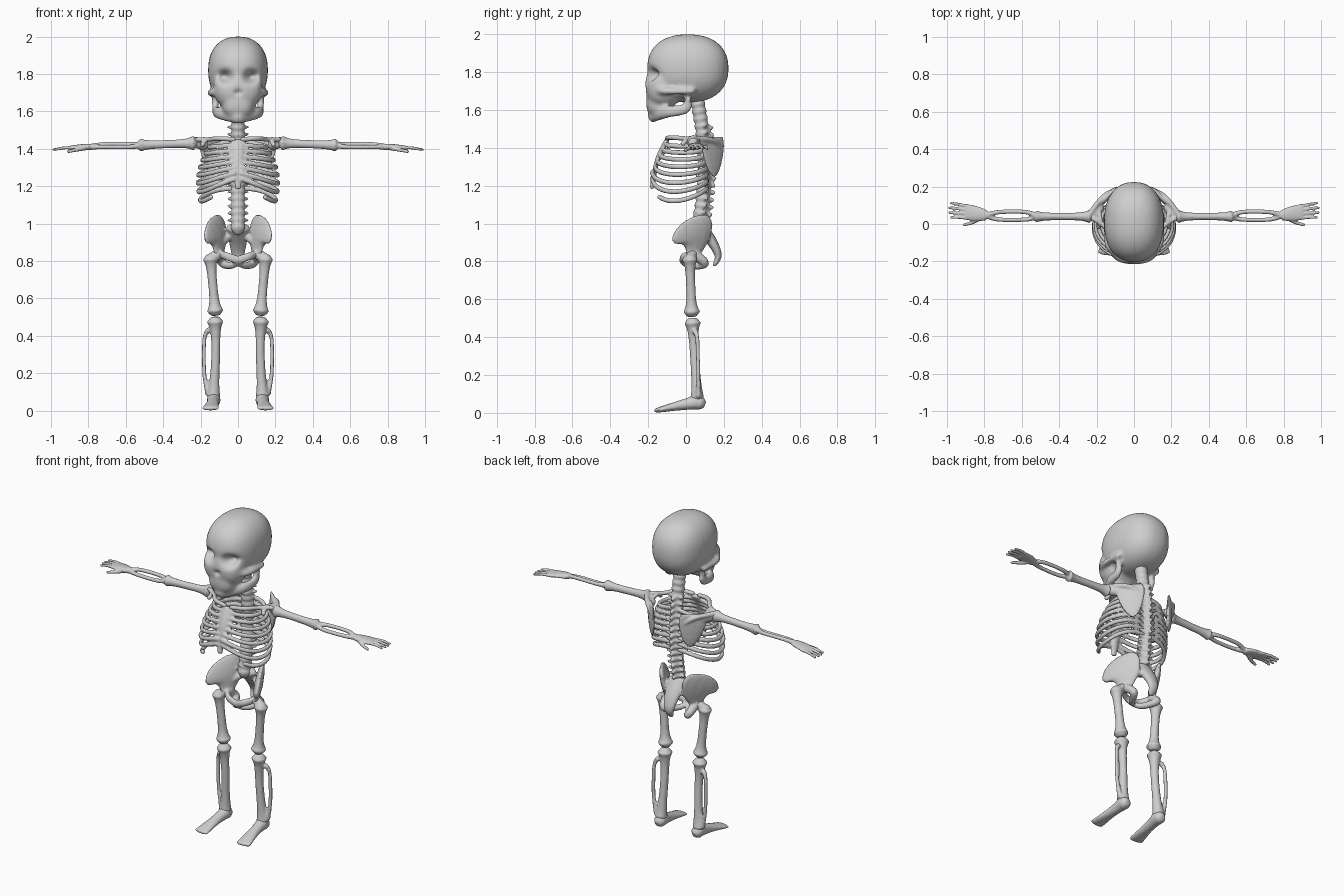
import bpy, bmesh, math
from mathutils import Matrix, Vector

cube = bpy.data.objects.get("Cube")
if cube:
    bpy.data.objects.remove(cube, do_unlink=True)

grey = (.62, .62, .62, 1)
bone_grey = bpy.data.materials.new("bone_grey")
bone_grey.use_nodes = True
bone_grey.diffuse_color = grey
bone_grey.node_tree.nodes["Principled BSDF"].inputs["Base Color"].default_value = grey
SIDEWAYS, BACKWARD, UPWARD = Vector((1, 0, 0)), Vector((0, 1, 0)), Vector((0, 0, 1))


def value(rule, t):
    return rule(t) if callable(rule) else rule


def taper(start, end):
    return lambda t: start + (end - start) * t


def knuckled(start, waist, end):
    """Radius rule of a long bone: slim shaft, flared ends."""
    return lambda t: waist + (taper(start, end)(t) - waist) * abs(2 * t - 1) ** 3


def smooth_path(points, steps):
    """Catmull-Rom curve through the points."""
    knots = [Vector(point) for point in points]
    last = len(knots) - 1
    path = []
    for i in range(last):
        before, here = knots[max(i - 1, 0)], knots[i]
        there, after = knots[i + 1], knots[min(i + 2, last)]
        for step in range(steps):
            t = step / steps
            path.append(here + (there - before) * t / 2
                        + (before * 2 - here * 5 + there * 4 - after) * t ** 2 / 2
                        + (here * 3 - before - there * 3 + after) * t ** 3 / 2)
    return path + [knots[last]]


def tube(bm, points, radius, flat=1, up=UPWARD, mirror=True, steps=6, sides=12):
    """Closed tube with rounded tips; flat scales its width across the up direction."""
    path = smooth_path(points, steps)
    count = len(path) - 1
    sections = []
    for i, centre in enumerate(path):
        along = (path[min(i + 1, count)] - path[max(i - 1, 0)]).normalized()
        high = value(radius, i / count)
        wide = high * value(flat, i / count)
        across = up.cross(along).normalized()
        section = (centre, across * wide, along.cross(across) * high)
        tip = along * min(wide, high) * .6
        if i == 0:
            sections.append((centre - tip, section[1] * .5, section[2] * .5))
        sections.append(section)
        if i == count:
            sections.append((centre + tip, section[1] * .5, section[2] * .5))
    angles = [math.tau * j / sides for j in range(sides)]
    for flip in (1, -1) if mirror else (1,):
        rings = []
        for centre, across, rise in sections:
            spots = [centre + across * math.cos(a) + rise * math.sin(a) for a in angles]
            rings.append([bm.verts.new((s.x * flip, s.y, s.z)) for s in spots])
        faces = [bm.faces.new(rings[0]), bm.faces.new(rings[-1])]
        for ring, following in zip(rings, rings[1:]):
            for j in range(sides):
                k = (j + 1) % sides
                faces.append(bm.faces.new((ring[j], ring[k], following[k], following[j])))
        bmesh.ops.recalc_face_normals(bm, faces=faces)


def blob(bm, centre, radii, boxy=1.0):
    """Ellipsoid, made squarer when boxy is below one."""
    made = bmesh.ops.create_uvsphere(bm, u_segments=32, v_segments=24, radius=1)
    for vert in made["verts"]:
        vert.co = [math.copysign(abs(c) ** boxy, c) for c in vert.co]
    place = Matrix.Translation(centre) @ Matrix.Diagonal((*radii, 1))
    bmesh.ops.transform(bm, matrix=place, verts=made["verts"])


def finish(name, bm, voxel, rounds=2):
    """Fuse the pieces into one smooth skin and make the object."""
    mesh = bpy.data.meshes.new(name)
    bm.to_mesh(mesh)
    bm.free()
    part = bpy.data.objects.new(name, mesh)
    bpy.context.collection.objects.link(part)
    fuse = part.modifiers.new("fuse", 'REMESH')
    fuse.mode, fuse.voxel_size = 'VOXEL', voxel
    soften = part.modifiers.new("soften", 'SMOOTH')
    soften.iterations = rounds
    graph = bpy.context.evaluated_depsgraph_get()
    part.data = bpy.data.meshes.new_from_object(part.evaluated_get(graph))
    part.modifiers.clear()
    part.data.materials.clear()
    part.data.materials.append(bone_grey)
    for face in part.data.polygons:
        face.use_smooth = True
        face.material_index = 0
    return part


# Skull: cranium, face, muzzle, cheekbones and jaw
bm = bmesh.new()
blob(bm, (0, .01, 1.82), (.16, .215, .18), .87)
blob(bm, (0, -.12, 1.73), (.13, .095, .12), .8)
blob(bm, (0, -.14, 1.64), (.085, .07, .08), .8)
tube(bm, [(.09, -.16, 1.71), (.14, -.1, 1.7), (.145, .04, 1.7)], taper(.025, .015))
tube(bm, [(.12, .01, 1.68), (.12, 0, 1.61), (.1, -.1, 1.59), (0, -.18, 1.57)], taper(.022, .038), .7)
skull = finish("skull", bm, .01, 5)

# Hollow the eye sockets and the nose
hollows = [(.072, 1.785, .036, .065), (-.072, 1.785, .036, .065), (0, 1.7, .018, .02)]
for vert in skull.data.vertices:
    if vert.co.y < -.06:
        for x, z, size, depth in hollows:
            reach = ((vert.co.x - x) / size) ** 2 + ((vert.co.z - z) / size) ** 2 * 1.5
            vert.co.y += depth * math.exp(-reach)


# Spine: bumpy column with side and rear processes
def spine_point(t):
    return Vector((0, .06 + .04 * math.sin(math.pi * t), .96 + .69 * t))


bm = bmesh.new()
vertebrae = 18
joints = [spine_point(i / vertebrae / 2) for i in range(2 * vertebrae + 1)]
tube(bm, joints, lambda t: .037 - .004 * math.cos(math.tau * vertebrae * t), 1, BACKWARD, False, 2)
for joint in joints[1:-6:2]:
    root = joint + BACKWARD * .02
    tube(bm, [root, root + BACKWARD * .035 - UPWARD * .01], .012, mirror=False)
    tube(bm, [root - SIDEWAYS * .05, root + SIDEWAYS * .05], .01, mirror=False)
finish("spine", bm, .008)

# Rib cage: breastbone and curved ribs
bm = bmesh.new()
tube(bm, [(0, -.1, 1.44), (0, -.15, 1.34), (0, -.18, 1.19)], taper(.014, .012),
     taper(2.8, 1.4), BACKWARD, False)
ribs, bends = 8, 10
for i in range(ribs):
    t = i / (ribs - 1)
    back, front = 1.44 - .25 * t, 1.42 - .21 * t
    width = .13 + .07 * math.sin(math.pi * (.65 * t + .04))
    chest = -.11 - .07 * min(1, 1.4 * t)
    path = []
    for bend in range(bends + 1):
        s = bend / bends
        swing = math.sin(math.pi * s)
        sag = swing * (.02 + .11 * s * t * t)
        path.append((.015 + width * swing ** .75,
                     (.11 + chest) / 2 + (.11 - chest) / 2 * math.cos(math.pi * s) + .015 * swing,
                     back + (front - back) * s - sag))
    # The lowest pair stays short of the breastbone
    tube(bm, path[:-2] if i == ribs - 1 else path, .0135, .85, steps=3, sides=10)
finish("rib_cage", bm, .006)

# Shoulder girdle: collar bones, shoulder blades and their ridges
bm = bmesh.new()
tube(bm, [(.02, -.1, 1.45), (.1, -.08, 1.455), (.16, -.01, 1.45), (.22, .03, 1.45)], .013)
tube(bm, [(.13, .15, 1.25), (.15, .14, 1.45)], lambda t: .015 + .07 * math.sin(1.9 * t),
     lambda t: .3 - .17 * t, SIDEWAYS - BACKWARD)
tube(bm, [(.11, .18, 1.4), (.17, .14, 1.44), (.25, .035, 1.45)], taper(.012, .016))
tube(bm, [(.18, .09, 1.42), (.22, .05, 1.43)], .028)
tube(bm, [(.19, .07, 1.44), (.18, .02, 1.45), (.19, -.02, 1.42)], .013)
finish("shoulder_girdle", bm, .006)

# Arms: upper arm, forearm pair, palm, fingers and thumb
bm = bmesh.new()
elbow, wrist = (.52, .04, 1.42), (.79, .045, 1.41)
tube(bm, [(.24, .04, 1.43), elbow], knuckled(.04, .022, .035), .9, steps=16)
for y, z in ((.064, 1.424), (.024, 1.41)):
    tube(bm, [elbow, (.58, y, z), (.72, y, z), wrist], knuckled(.024, .0115, .018))
tube(bm, [wrist, (.84, .055, 1.41), (.9, .065, 1.405)], taper(.018, .011), taper(1.5, 4))
for finger in range(4):
    tube(bm, [(.87, .03 + .02 * finger, 1.405), (.93, .035 + .023 * finger, 1.405),
              (.98 + .01 * math.sin(finger), .035 + .026 * finger, 1.395)], taper(.01, .007))
tube(bm, [(.81, .04, 1.405), (.86, .01, 1.395), (.91, -.005, 1.385)], taper(.013, .008))
finish("arms", bm, .005)

# Pelvis: flared wings, sacrum, and lower ring with an open middle
bm = bmesh.new()
hip = (.1, .04, .84)
tube(bm, [hip, (.11, .045, .92), (.15, .01, 1.02)], lambda t: .045 + .085 * math.sin(math.pi * t * t),
     lambda t: .5 - .38 * t ** .5, Vector((-.5, .87, 0)))
tube(bm, [(0, .08, .98), (0, .14, .9), (0, .17, .83), (0, .15, .78)], taper(.036, .01), 1.8, BACKWARD, False)
tube(bm, [hip, (.06, -.01, .825), (0, -.02, .805)], .022, .7)
tube(bm, [hip, (.085, .1, .79), (.04, .03, .775), (0, -.01, .79)], taper(.028, .014))
tube(bm, [(.09, .07, .9), (.05, .11, .93)], .022)
finish("pelvis", bm, .007)

# Thigh bones with their necks
bm = bmesh.new()
tube(bm, [(.147, .02, .81), (.122, .03, .535)], knuckled(.042, .025, .046), 1, BACKWARD, steps=16)
tube(bm, [(.15, .02, .81), (.1, .035, .84)], .029)
finish("thigh_bones", bm, .008)

# Shin bones with the thinner outer bone
bm = bmesh.new()
tube(bm, [(.122, .035, .475), (.119, .045, .3), (.131, .06, .08)], knuckled(.045, .024, .037),
     1, BACKWARD, steps=10)
tube(bm, [(.16, .05, .43), (.18, .06, .38), (.18, .065, .2), (.16, .065, .09)], knuckled(.017, .011, .017),
     1, BACKWARD)
finish("shin_bones", bm, .007)

# Feet: heel and ankle, then a sole that widens and thins towards the toes
bm = bmesh.new()
tube(bm, [(.13, .08, .05), (.13, .04, .065)], .036)
tube(bm, [(.13, .05, .055), (.137, -.05, .036), (.147, -.16, .012)], taper(.038, .011),
     lambda t: 1 + 3.2 * t ** 3)
finish("feet", bm, .007)
